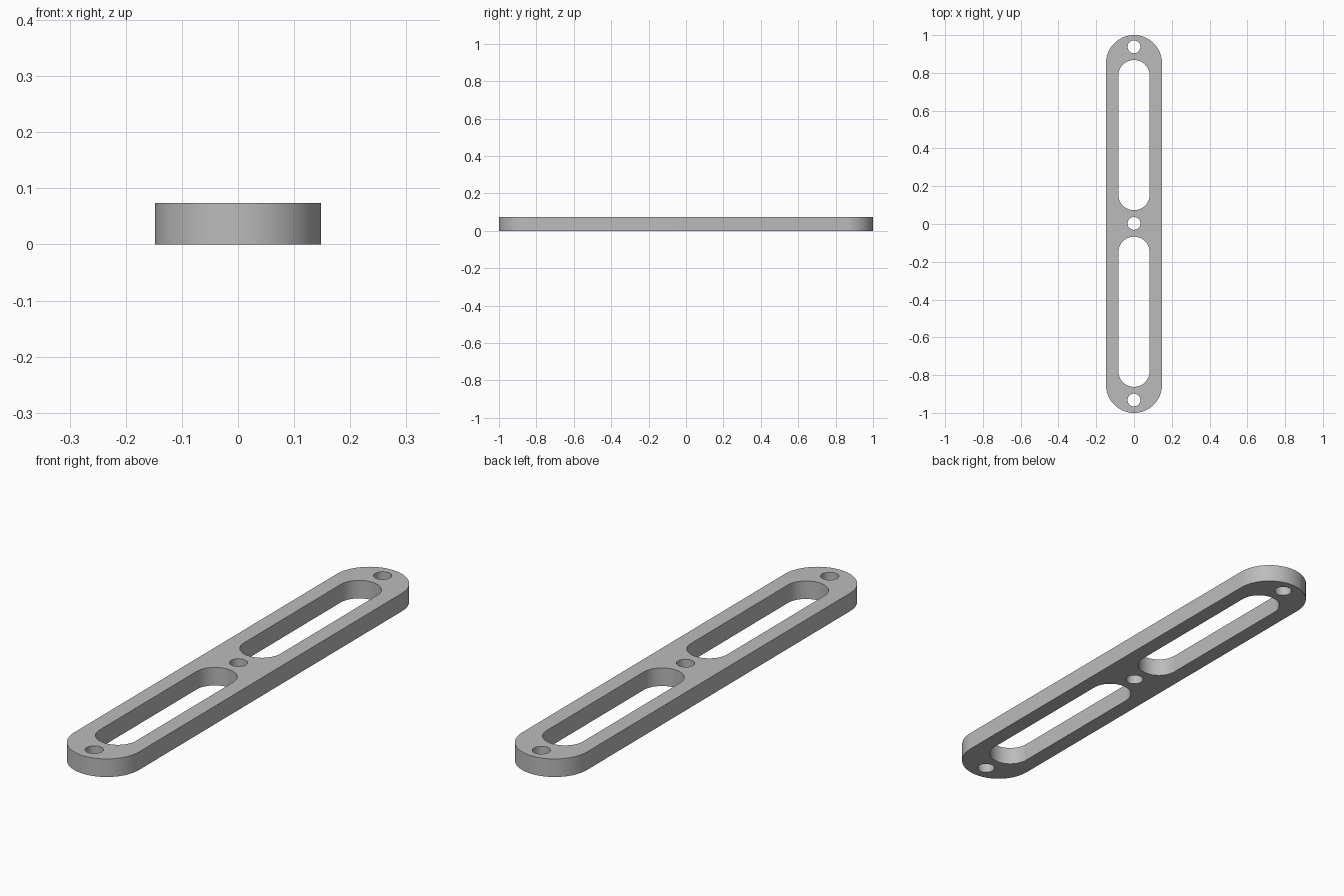
import bpy, bmesh
from math import sin, cos, pi, radians

if "Cube" in bpy.data.objects:
    bpy.data.objects.remove(bpy.data.objects["Cube"])

HEIGHT = 0.074
OFFSET = 0.003      # the cut-outs sit slightly towards the back


def stadium(radius, y_low, y_high, steps=32):
    """Outline of a slot with round ends, reaching from y_low to y_high."""
    points = []
    for centre, start in ((y_high - radius, 0), (y_low + radius, pi)):
        for i in range(steps + 1):
            a = start + pi * i / steps
            points.append((radius * cos(a), centre + radius * sin(a)))
    return points


def circle(radius, y, steps=40):
    return [(radius * cos(2 * pi * i / steps), y + radius * sin(2 * pi * i / steps))
            for i in range(steps)]


# Plate outline, two long slots and three bolt holes
outlines = [stadium(0.148, -1, 1),
            stadium(0.083, OFFSET + 0.07, OFFSET + 0.865),
            stadium(0.083, OFFSET - 0.865, OFFSET - 0.07)]
outlines += [circle(0.034, OFFSET + y) for y in (-0.935, 0, 0.935)]

# Filled flat curve, extruded to the plate thickness
curve = bpy.data.curves.new("plate_profile", "CURVE")
curve.dimensions = "2D"
curve.fill_mode = "BOTH"
curve.extrude = HEIGHT / 2
for outline in outlines:
    spline = curve.splines.new("POLY")
    spline.points.add(len(outline) - 1)
    for point, (x, y) in zip(spline.points, outline):
        point.co = (x, y, 0, 1)
    spline.use_cyclic_u = True
profile = bpy.data.objects.new("plate_profile", curve)
bpy.context.collection.objects.link(profile)
bpy.context.view_layer.update()

# Solid mesh from the profile
evaluated = profile.evaluated_get(bpy.context.evaluated_depsgraph_get())
mesh = bpy.data.meshes.new_from_object(evaluated)
bpy.data.objects.remove(profile)
bm = bmesh.new()
bm.from_mesh(mesh)
bmesh.ops.remove_doubles(bm, verts=bm.verts, dist=0.0001)
bmesh.ops.translate(bm, verts=bm.verts, vec=(0, 0, HEIGHT / 2))
bmesh.ops.recalc_face_normals(bm, faces=bm.faces)
bm.to_mesh(mesh)
bm.free()
plate = bpy.data.objects.new("slotted_plate", mesh)
bpy.context.collection.objects.link(plate)

# Plain grey finish
grey = bpy.data.materials.new("plain_grey")
grey.use_nodes = True
colour = (0.5, 0.5, 0.5, 1)
grey.diffuse_color = colour
grey.node_tree.nodes["Principled BSDF"].inputs["Base Color"].default_value = colour
mesh.materials.clear()
mesh.materials.append(grey)

bpy.ops.object.select_all(action="DESELECT")
plate.select_set(True)
bpy.context.view_layer.objects.active = plate
bpy.ops.object.shade_smooth_by_angle(angle=radians(30))
